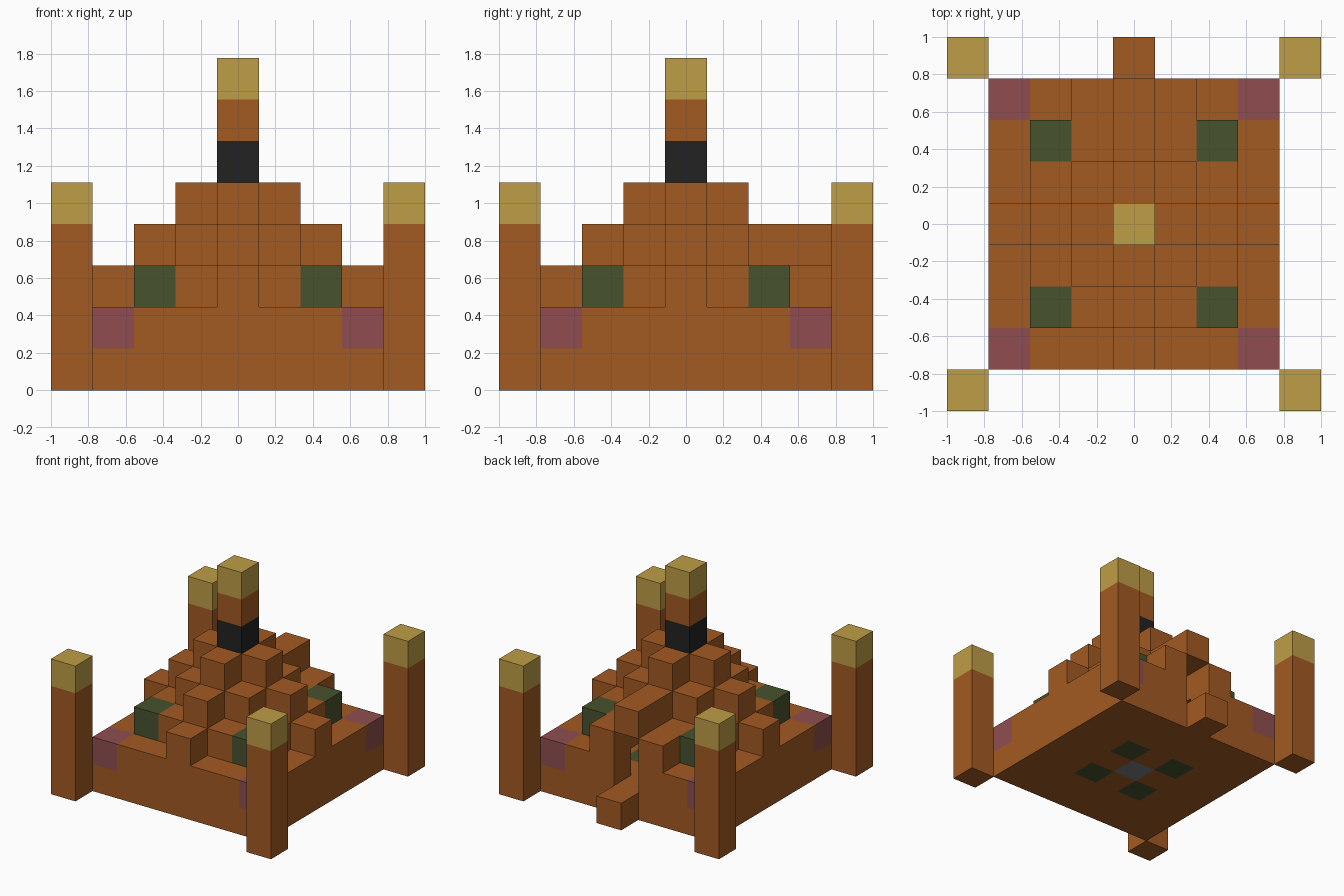
import bpy, bmesh
from mathutils import Vector

cube = bpy.data.objects.get("Cube")
if cube:
    bpy.data.objects.remove(cube, do_unlink=True)

U = 2 / 9  # edge of one block

COLOURS = {
    "burnt_orange": (0.366, 0.103, 0.016),
    "sand_gold": (0.515, 0.337, 0.061),
    "moss_green": (0.065, 0.084, 0.027),
    "dusty_rose": (0.279, 0.076, 0.080),
    "charcoal": (0.016, 0.016, 0.016),
    "slate_grey": (0.20, 0.21, 0.23),
}
MATS = {}
for name, rgb in COLOURS.items():
    m = bpy.data.materials.new(name)
    m.use_nodes = True
    m.diffuse_color = (*rgb, 1)
    bsdf = m.node_tree.nodes["Principled BSDF"]
    bsdf.inputs["Base Color"].default_value = (*rgb, 1)
    bsdf.inputs["Roughness"].default_value = 0.9
    MATS[name] = m

PARTS = {}  # part name -> {block position: colour}


def put(part, cells, colour="burnt_orange"):
    PARTS.setdefault(part, {}).update({c: colour for c in cells})


def square(r):
    return {(x, y) for x in range(-r, r + 1) for y in range(-r, r + 1)}


def diamond(r):
    return {(x, y) for x, y in square(r) if abs(x) + abs(y) <= r}


def level(plan, z):
    return [(x, y, z) for x, y in plan]


def corners(r):
    return [(x, y) for x in (-r, r) for y in (-r, r)]


# Floor with its inlaid tiles, and the entrance step
put("floor", level(square(3), 0))
put("floor", level(corners(1), 0), "moss_green")
put("floor", [(0, 0, 0)], "slate_grey")
put("entrance_step", [(0, 4, 0)])

# Hollow outer wall with rose corners and a doorway at the back
put("outer_wall", level(square(3) - square(2) - {(0, 3)}, 1))
put("outer_wall", level(corners(3), 1), "dusty_rose")

# Hollow stepped roof; the lowest tier is open above the doorway
put("roof_tier_low", level(diamond(3) - diamond(2) - {(0, 3)}, 2))
put("roof_tier_low", level(corners(2), 2), "moss_green")
put("roof_tier_middle", level(diamond(2) - diamond(1), 3))
put("roof_tier_top", level(diamond(1), 4))

# Door frame and lintel
put("door_frame", [(-1, 3, 2), (1, 3, 2), (0, 3, 3)])

# Central spire
for z, colour in enumerate(("charcoal", "burnt_orange", "sand_gold"), 5):
    put("spire", [(0, 0, z)], colour)

# Corner towers with gold caps
for x, y in corners(4):
    tower = f"{'front' if y < 0 else 'back'}_{'left' if x > 0 else 'right'}_tower"
    put(tower, [(x, y, z) for z in range(4)])
    put(tower, [(x, y, 4)], "sand_gold")

FILLED = {c for cells in PARTS.values() for c in cells}


def build(part, cells):
    """Make one mesh from the exposed sides of a part's blocks."""
    bm = bmesh.new()
    used = sorted(set(cells.values()))
    for cell, colour in cells.items():
        centre = Vector(cell) + Vector((0, 0, 0.5))
        for axis in range(3):
            for sign in (-1, 1):
                n = Vector((0, 0, 0))
                n[axis] = sign
                if tuple(int(a + b) for a, b in zip(cell, n)) in FILLED:
                    continue
                u = Vector((0, 0, 0))
                u[(axis + 1) % 3] = 1
                v = n.cross(u)
                ring = [(-1, -1), (1, -1), (1, 1), (-1, 1)]
                verts = [bm.verts.new((centre + (n + a * u + b * v) / 2) * U)
                         for a, b in ring]
                bm.faces.new(verts).material_index = used.index(colour)
    bmesh.ops.remove_doubles(bm, verts=bm.verts, dist=U / 100)
    # Merge flat neighbours of the same colour
    bmesh.ops.dissolve_limit(bm, angle_limit=0.01, verts=bm.verts,
                             edges=bm.edges, delimit={"MATERIAL"})
    mesh = bpy.data.meshes.new(part)
    bm.to_mesh(mesh)
    bm.free()
    for colour in used:
        mesh.materials.append(MATS[colour])
    bpy.context.collection.objects.link(bpy.data.objects.new(part, mesh))


for part, cells in PARTS.items():
    build(part, cells)
